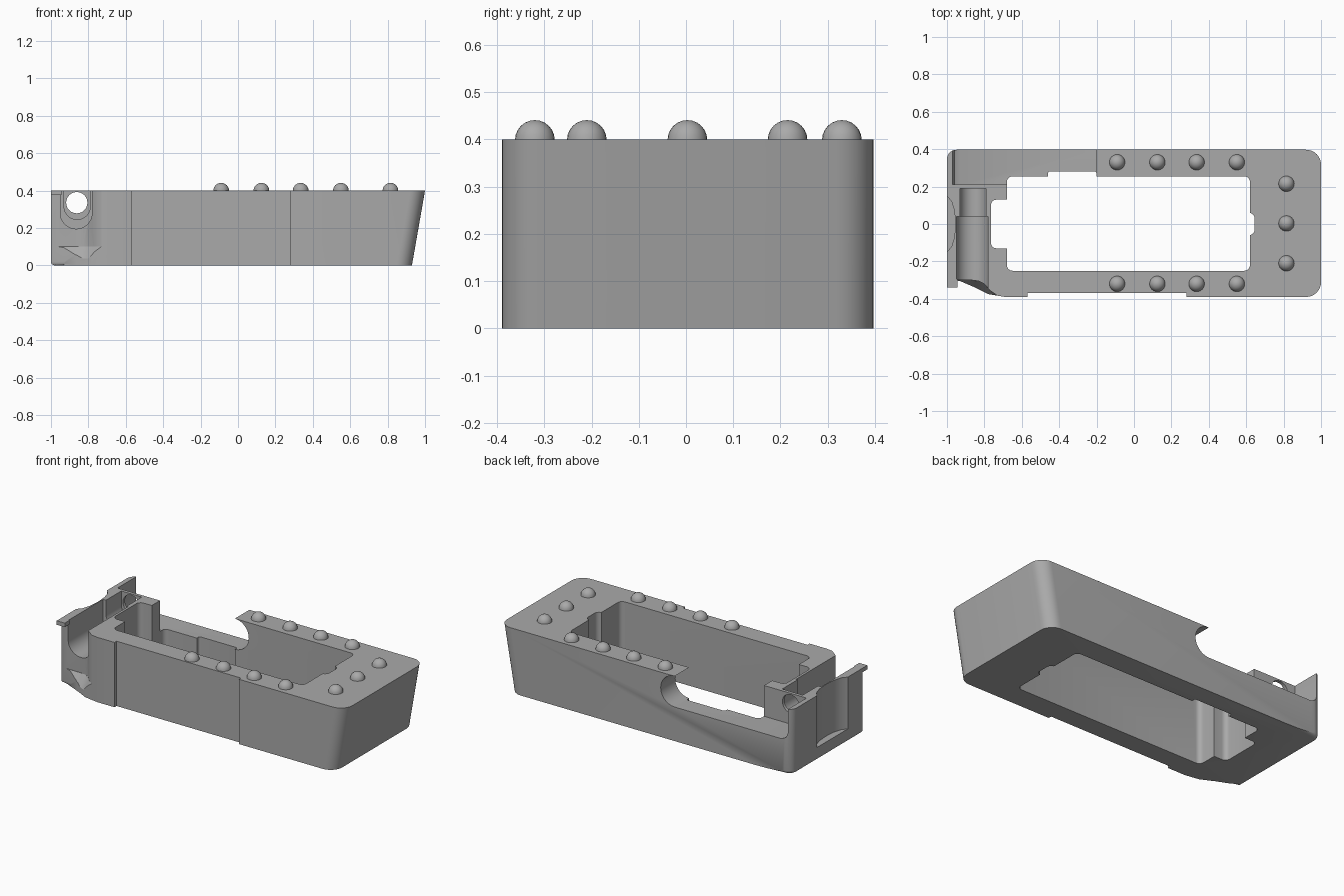
import bpy, bmesh
from math import sin, cos, pi, radians
from mathutils import Vector

if "Cube" in bpy.data.objects:
    bpy.data.objects.remove(bpy.data.objects["Cube"], do_unlink=True)

GREY = (0.40, 0.40, 0.40, 1)
mat = bpy.data.materials.new("plain grey")
mat.use_nodes = True
mat.diffuse_color = GREY
mat.node_tree.nodes["Principled BSDF"].inputs["Base Color"].default_value = GREY


def make(name, bm):
    bmesh.ops.recalc_face_normals(bm, faces=bm.faces)
    me = bpy.data.meshes.new(name)
    bm.to_mesh(me)
    bm.free()
    me.materials.append(mat)
    ob = bpy.data.objects.new(name, me)
    bpy.context.collection.objects.link(ob)
    return ob


def prism_bm(pts, lo, hi, axis="z"):
    """Extrude a 2D profile along z (points are x, y) or y (points are x, z)."""
    bm = bmesh.new()
    place = (lambda a, b, c: (a, b, c)) if axis == "z" else (lambda a, b, c: (a, c, b))
    face = bm.faces.new([bm.verts.new(place(a, b, lo)) for a, b in pts])
    new = bmesh.ops.extrude_face_region(bm, geom=[face])["geom"]
    step = Vector(place(0, 0, hi - lo))
    bmesh.ops.translate(bm, verts=[g for g in new if isinstance(g, bmesh.types.BMVert)], vec=step)
    return bm


def prism(name, pts, lo, hi, axis="z"):
    return make(name, prism_bm(pts, lo, hi, axis))


def arc(cx, cy, r, start, end, n=8):
    angles = [radians(start + (end - start) * i / n) for i in range(n + 1)]
    return [(cx + r * cos(a), cy + r * sin(a)) for a in angles]


def rounded(x0, x1, y0, y1, r):
    return (arc(x1 - r, y1 - r, r, 0, 90, 5) + arc(x0 + r, y1 - r, r, 90, 180, 5)
            + arc(x0 + r, y0 + r, r, 180, 270, 5) + arc(x1 - r, y0 + r, r, 270, 360, 5))


def slot(cx, cz, r):
    """U-shaped channel section, open at the top."""
    return arc(cx, cz, r, 180, 360, 20) + [(cx + r, 0.5), (cx - r, 0.5)]


def carve(target, cutter):
    mod = target.modifiers.new("cut", "BOOLEAN")
    mod.operation = "DIFFERENCE"
    mod.solver = "EXACT"
    mod.object = cutter
    bpy.context.view_layer.objects.active = target
    bpy.ops.object.modifier_apply(modifier=mod.name)
    bpy.data.objects.remove(cutter, do_unlink=True)


def smooth(ob):
    bpy.ops.object.select_all(action="DESELECT")
    ob.select_set(True)
    bpy.context.view_layer.objects.active = ob
    bpy.ops.object.shade_smooth_by_angle(angle=radians(32))


# Housing: outline with recessed front panel and soft corners
outline = (arc(0.92, 0.317, 0.08, 0, 90) + arc(-0.95, 0.347, 0.05, 90, 180)
           + [(-1, -0.295), (-0.93, -0.305), (-0.86, -0.335), (-0.78, -0.375), (-0.69, -0.39),
              (-0.57, -0.39), (-0.57, -0.37), (0.28, -0.37), (0.28, -0.39)]
           + arc(0.92, -0.31, 0.08, 270, 360))
bm = prism_bm(outline, 0, 0.4)
for v in bm.verts:  # sloping end
    if v.co.z < 0.01 and v.co.x > 0.8:
        v.co.x -= 0.07
edges = [e for e in bm.edges if all(v.co.z < 0.01 and v.co.x < -0.92 for v in e.verts)]
bmesh.ops.bevel(bm, geom=edges, offset=0.045, segments=4, profile=0.5,
                affect="EDGES", clamp_overlap=True)
housing = make("housing", bm)

# Central window with its side notches
carve(housing, prism("window_cut", rounded(-0.68, 0.62, -0.25, 0.255, 0.03), -0.2, 0.6))
carve(housing, prism("left_notch", rounded(-0.765, -0.6, -0.13, 0.13, 0.03), -0.2, 0.6))
carve(housing, prism("right_notch", rounded(0.55, 0.645, -0.06, 0.06, 0.03), -0.2, 0.6))
carve(housing, prism("back_notch", rounded(-0.46, -0.2, 0.15, 0.28, 0.01), -0.2, 0.6))

# Lowered back wall with a rounded end
back = ([(-0.97, 0.5), (-0.97, 0.25), (-0.96, 0.225), (-0.93, 0.21)]
        + arc(-0.2, 0.305, 0.095, 270, 450, 14) + [(-0.2, 0.5)])
carve(housing, prism("back_cut", back, 0.21, 0.6, "y"))

# Stepped channel and through hole
carve(housing, prism("wide_channel", slot(-0.865, 0.28, 0.085), -0.6, 0.04, "y"))
carve(housing, prism("narrow_channel", slot(-0.86, 0.315, 0.07), 0.0, 0.19, "y"))
carve(housing, prism("hole", arc(-0.862, 0.335, 0.057, 0, 345, 23), 0.1, 0.6, "y"))

# Shallow curved pocket in the end wall
pocket = [(-1.1, 0.15), (-1, 0.15), (-0.975, 0.12), (-0.96, 0.07), (-0.955, 0)]
pocket += [(x, -y) for x, y in reversed(pocket[:-1])]
carve(housing, prism("end_pocket", pocket, 0.08, 0.6))

# Scooped front corner, flaring out towards the base
scoop = [(-1.1, -0.3), (-0.87, -0.3), (-0.83, -0.305), (-0.8, -0.32), (-0.77, -0.355),
         (-0.73, -0.383), (-0.69, -0.395), (-0.69, -0.5), (-1.1, -0.5)]
carve(housing, prism("scoop", scoop, 0.1, 0.6))
bm = prism_bm(scoop, 0.03, 0.101)
for v in bm.verts:
    if v.co.z < 0.05:
        v.co.y -= 0.05
carve(housing, make("scoop_flare", bm))
smooth(housing)

# Lip on the end wall
prism("end_lip", [(-1, -0.34), (-0.945, -0.34), (-0.945, -0.295), (-1, -0.295)], 0.375, 0.4)

# Domed studs along the rim
spots = [(x, y) for y in (0.33, -0.32) for x in (-0.09, 0.125, 0.335, 0.55)]
spots += [(0.815, y) for y in (0.215, 0.003, -0.21)]
for i, (x, y) in enumerate(spots):
    bm = bmesh.new()
    bmesh.ops.create_uvsphere(bm, u_segments=24, v_segments=12, radius=0.042)
    bmesh.ops.delete(bm, geom=[v for v in bm.verts if v.co.z < -0.005], context="VERTS")
    stud = make(f"stud_{i + 1}", bm)
    stud.location = (x, y, 0.399)
    smooth(stud)
